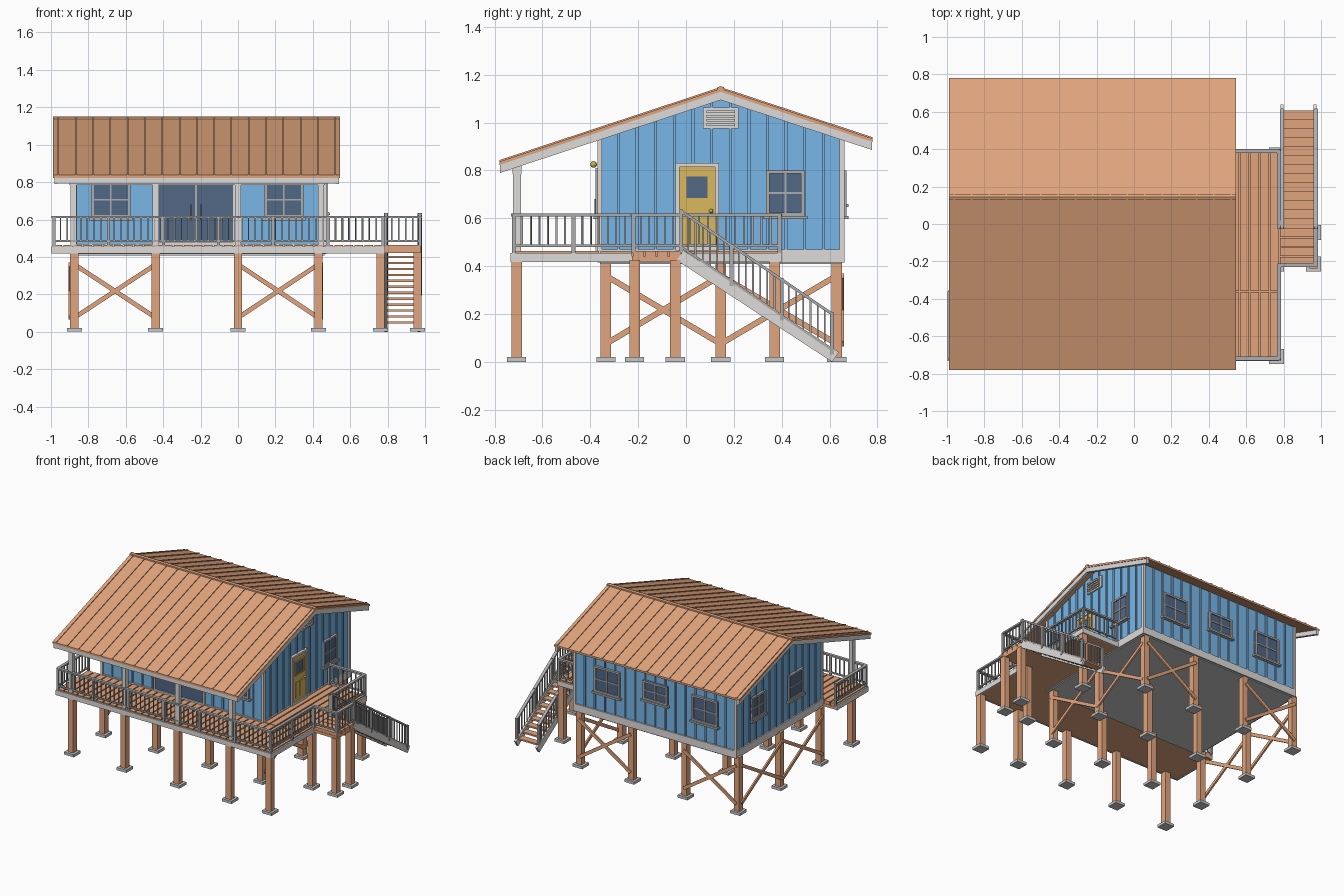
import bpy, bmesh
from mathutils import Vector, Matrix

if "Cube" in bpy.data.objects:
    bpy.data.objects.remove(bpy.data.objects["Cube"])

def mat(name, r, g, b):
    m = bpy.data.materials.new(name)
    m.diffuse_color = (r, g, b, 1)
    m.use_nodes = True
    m.node_tree.nodes["Principled BSDF"].inputs["Base Color"].default_value = m.diffuse_color
    return m

WOOD = mat("copper_brown", 0.75, 0.375, 0.205)
BLUE = mat("wall_blue", 0.20, 0.48, 0.82)
WHITE = mat("trim_white", 0.74, 0.72, 0.70)
GREY = mat("rail_grey", 0.42, 0.42, 0.42)
GLASS = mat("glass_navy", 0.085, 0.135, 0.24)
YELLOW = mat("door_yellow", 0.70, 0.48, 0.11)
BRASS = mat("brass", 0.65, 0.42, 0.09)
DARK = mat("handle_dark_grey", 0.15, 0.15, 0.15)
CONC = mat("footing_grey", 0.58, 0.58, 0.58)

class Part:
    """Collects boxes, bars and prisms into one named object."""
    def __init__(self, name, material):
        self.name, self.m, self.bm = name, material, bmesh.new()
    def box(self, x0, x1, y0, y1, z0, z1):
        M = Matrix.Translation(((x0+x1)/2, (y0+y1)/2, (z0+z1)/2)) @ Matrix.Diagonal(
            (abs(x1-x0), abs(y1-y0), abs(z1-z0), 1))
        bmesh.ops.create_cube(self.bm, size=1, matrix=M)
        return self
    def bar(self, a, b, w, h):
        a, b = Vector(a), Vector(b)
        d = (b-a).normalized()
        s = d.cross(Vector((0, 0, 1)))
        s = s.normalized() if s.length > 1e-4 else Vector((1, 0, 0))
        M = Matrix((s*w, d*(b-a).length, s.cross(d)*h)).transposed().to_4x4()
        M.translation = (a+b)/2
        bmesh.ops.create_cube(self.bm, size=1, matrix=M)
        return self
    def prism(self, pts, x0, x1):
        vs = [self.bm.verts.new((x0, y, z)) for y, z in pts]
        f = self.bm.faces.new(vs)
        r = bmesh.ops.extrude_face_region(self.bm, geom=[f])
        for v in r["geom"]:
            if isinstance(v, bmesh.types.BMVert):
                v.co.x = x1
        return self
    def wall(self, face, u0, u1, d0, d1, z0, z1):
        """Box on a house wall: u along the wall, d outward."""
        if face == "F": return self.box(u0, u1, Y0-d1, Y0-d0, z0, z1)
        if face == "B": return self.box(u0, u1, Y1+d0, Y1+d1, z0, z1)
        if face == "R": return self.box(X1+d0, X1+d1, u0, u1, z0, z1)
        return self.box(X0-d1, X0-d0, u0, u1, z0, z1)
    def done(self):
        bmesh.ops.recalc_face_normals(self.bm, faces=self.bm.faces)
        me = bpy.data.meshes.new(self.name)
        self.bm.to_mesh(me)
        self.bm.free()
        me.materials.append(self.m)
        bpy.context.collection.objects.link(bpy.data.objects.new(self.name, me))

X0, X1, Y0, Y1, RY = -0.87, 0.462, -0.36, 0.652, 0.145
def roof(y):
    return 1.142 - 0.33*abs(y-RY)
def band(ys, lo, hi):
    return [(y, roof(y)+hi) for y in ys] + [(y, roof(y)+lo) for y in reversed(ys)]
EAVES = (-0.78, RY, 0.78)

# roof sheet, standing seams, ridge cap
p = Part("roof", WOOD).prism(band(EAVES, -0.014, 0), -0.988, 0.545)
for i in range(17):
    x = -0.96 + i*0.0925
    p.prism(band(EAVES, -0.005, 0.006), x-0.004, x+0.004)
p.prism(band((RY-0.014, RY, RY+0.014), -0.005, 0.010), -0.988, 0.545).done()

# rake boards and front eave fascia
p = Part("roof_trim", WHITE)
for x in (-0.982, 0.52):
    p.prism(band((-0.777, RY, 0.777), -0.048, -0.012), x, x+0.02)
p.box(-0.98, 0.54, -0.777, -0.762, roof(-0.777)-0.045, roof(-0.777)-0.01)
p.done()

# house body, battens
Part("walls", BLUE).prism([(Y0, 0.45), (Y1, 0.45), (Y1, roof(Y1)-0.01), (RY, roof(RY)-0.01),
                           (Y0, roof(Y0)-0.01)], X0, X1).done()
p = Part("wall_battens", BLUE)
for i in range(1, 16):
    x = X0 + i*(X1-X0)/16
    p.wall("F", x-0.006, x+0.006, 0, 0.008, 0.46, roof(Y0)-0.012)
    p.wall("B", x-0.006, x+0.006, 0, 0.008, 0.46, roof(Y1)-0.012)
for i in range(1, 13):
    y = Y0 + i*(Y1-Y0)/13
    for f in "LR":
        p.wall(f, y-0.006, y+0.006, 0, 0.008, 0.46, roof(y)-0.014)
p.done()

# corner boards, floor skirt, underside
p = Part("corner_boards", WHITE)
for x in (X0, X1):
    for y in (Y0, Y1):
        p.box(x-0.01, x+0.01, y-0.01, y+0.01, 0.45, roof(y)-0.016)
p.done()
Part("floor_skirt", WHITE).box(X0-0.01, X1+0.01, Y0-0.01, Y1+0.01, 0.415, 0.47).done()
Part("floor_underside", CONC).box(X0, X1, Y0, Y1, 0.408, 0.42).done()

# windows: glass, frame, mullions, sill
glass = Part("window_glass", GLASS)
frame, doorframe = Part("window_frames", GREY), Part("door_frames", WHITE)
def ring(part, f, u0, u1, z0, z1, t, d):
    for a, b in ((u0, u0+t), (u1-t, u1)):
        part.wall(f, a, b, 0, d, z0, z1)
    for a, b in ((z0, z0+t), (z1-t, z1)):
        part.wall(f, u0, u1, 0, d, a, b)
def window(f, u, w, z0, z1):
    glass.wall(f, u-w/2, u+w/2, 0, 0.01, z0, z1)
    ring(frame, f, u-w/2, u+w/2, z0, z1, 0.014, 0.018)
    frame.wall(f, u-0.004, u+0.004, 0, 0.014, z0, z1)
    frame.wall(f, u-w/2, u+w/2, 0, 0.014, (z0+z1)/2-0.004, (z0+z1)/2+0.004)
    frame.wall(f, u-w/2-0.012, u+w/2+0.012, 0, 0.026, z0-0.014, z0)
for spec in (("F", -0.68, 0.21, 0.61, 0.80), ("F", 0.245, 0.21, 0.61, 0.80),
             ("B", 0.19, 0.21, 0.61, 0.80), ("B", -0.21, 0.20, 0.66, 0.80), ("B", -0.62, 0.21, 0.61, 0.80),
             ("R", 0.415, 0.16, 0.61, 0.80), ("L", 0.40, 0.16, 0.63, 0.80), ("L", -0.04, 0.17, 0.61, 0.80)):
    window(*spec)

# sliding glass door on the front
glass.wall("F", -0.43, -0.02, 0, 0.01, 0.47, 0.80)
ring(doorframe, "F", -0.435, -0.015, 0.465, 0.81, 0.012, 0.018)
frame.wall("F", -0.230, -0.220, 0, 0.014, 0.47, 0.80)

# side door
ring(doorframe, "R", -0.043, 0.137, 0.465, 0.83, 0.016, 0.02)
d = Part("side_door", YELLOW).wall("R", -0.03, 0.123, 0, 0.012, 0.47, 0.815)
for u in (0.0, 0.05):
    d.wall("R", u, u+0.042, 0, 0.016, 0.51, 0.62)
for a, b, c, e in ((-0.008, 0.002, 0.675, 0.785), (0.09, 0.1, 0.675, 0.785),
                   (-0.008, 0.1, 0.675, 0.685), (-0.008, 0.1, 0.775, 0.785)):
    d.wall("R", a, b, 0, 0.018, c, e)
d.done()
glass.wall("R", 0.0, 0.092, 0, 0.0145, 0.683, 0.777)
for part in (glass, frame, doorframe):
    part.done()

# gable vents
p = Part("gable_vents", WHITE)
for f in "LR":
    p.wall(f, RY-0.075, RY+0.075, 0, 0.012, 0.975, 1.062)
    for i in range(4):
        p.wall(f, RY-0.06, RY+0.06, 0, 0.02, 0.986+i*0.018, 0.996+i*0.018)
p.done()

# door knob, porch lamp, sliding door handles
p = Part("brass_fittings", BRASS)
for c, r in (((X1+0.02, 0.105, 0.63), 0.009), ((-0.225, Y0-0.026, 0.825), 0.014)):
    bmesh.ops.create_uvsphere(p.bm, u_segments=12, v_segments=8, radius=r, matrix=Matrix.Translation(c))
p.done()
p = Part("slider_handles", DARK)
for u in (-0.252, -0.198):
    p.wall("F", u-0.004, u+0.004, 0, 0.022, 0.60, 0.68)
p.done()

# porch posts and beam
p = Part("porch_posts", WHITE)
for x in (-0.88, -0.44, 0.0, 0.445):
    p.box(x-0.016, x+0.016, -0.722, -0.69, 0.455, 0.80)
p.box(-0.90, 0.465, -0.725, -0.688, 0.785, 0.825).done()

# deck slab, boards and white rim
Part("deck_slab", WOOD).box(-0.99, 0.78, -0.725, Y0, 0.42, 0.44).box(X1, 0.78, Y0, 0.39, 0.42, 0.44).box(
    0.78, 0.975, -0.225, -0.02, 0.42, 0.44).done()
p = Part("deck_boards", WOOD)
n = 33
s = 1.77/n
for i in range(n):
    x = -0.99 + i*s
    p.box(x+0.004, x+s-0.004, -0.725, Y0-0.003, 0.435, 0.463)
    if x > X1-0.01:
        p.box(x+0.004, x+s-0.004, Y0+0.003, 0.39, 0.435, 0.463)
for i in range(4):
    y = -0.225 + i*0.051
    p.box(0.78, 0.975, y+0.003, y+0.048, 0.435, 0.463)
p.done()
Part("deck_rim", WHITE).box(-0.997, 0.787, -0.733, -0.722, 0.418, 0.455).box(-0.997, -0.986, -0.733, Y0, 0.418, 0.455).box(
    0.776, 0.787, -0.733, -0.225, 0.418, 0.455).box(0.776, 0.787, -0.02, 0.40, 0.418, 0.455).box(
    X1, 0.787, 0.389, 0.40, 0.418, 0.455).done()

# piles, footings, cross braces
PX, PY = (-0.875, -0.44, 0.0, 0.43), (-0.335, 0.145, 0.63)
spots = [(x, y) for x in PX for y in PY + (-0.708,)]
spots += [(0.762, -0.708), (0.762, -0.215), (0.762, 0.37), (0.96, -0.215), (0.96, -0.045)]
p, q = Part("piles", WOOD), Part("footings", CONC)
for x, y in spots:
    p.box(x-0.022, x+0.022, y-0.022, y+0.022, 0.015, 0.425)
    q.box(x-0.04, x+0.04, y-0.04, y+0.04, 0, 0.02)
p.done()
q.done()
p = Part("cross_braces", WOOD)
for za, zb in ((0.36, 0.075), (0.075, 0.36)):
    for a, b in ((-0.875, -0.44), (0.0, 0.43)):
        p.bar((a, 0.655, za), (b, 0.655, zb), 0.012, 0.024)
    for x in (-0.9, 0.449):
        for a, b in zip(PY, PY[1:]):
            p.bar((x, a, za), (x, b, zb), 0.012, 0.024)
p.done()

# railings: rails, balusters, newels; dz slopes the run
p = Part("railings", GREY)
def rail(a, b, dz=0.0, z=0.455, low=0.03, top=0.158):
    a, b = Vector((*a, z)), Vector((*b, z+dz))
    up = Vector((0, 0, 1))
    n, k = max(2, round((b-a).length/0.036)), max(1, round((b-a).length/0.3))
    p.bar(a+up*top, b+up*top, 0.022, 0.012)
    p.bar(a+up*low, b+up*low, 0.010, 0.010)
    for i in range(1, n):
        c = a.lerp(b, i/n)
        p.bar(c+up*low, c+up*top, 0.007, 0.007)
    for i in range(k+1):
        c = a.lerp(b, i/k)
        p.bar(c, c+up*(top+0.006), 0.016, 0.016)
for a, b in (((-0.985, -0.72), (0.775, -0.72)), ((-0.985, -0.72), (-0.985, Y0)), ((0.775, -0.72), (0.775, -0.22)),
             ((0.775, -0.02), (0.775, 0.39)), ((X1+0.02, 0.39), (0.775, 0.39)), ((0.785, -0.22), (0.972, -0.22)),
             ((0.972, -0.22), (0.972, -0.02))):
    rail(a, b)
for x in (0.792, 0.972):
    rail((x, -0.02), (x, 0.61), dz=-0.43, z=0.46, low=0.02, top=0.17)
p.done()

# stairs
p = Part("stair_stringers", WHITE)
for x in (0.792, 0.968):
    p.bar((x, -0.025, 0.445), (x, 0.625, 0.02), 0.016, 0.05)
p.done()
p = Part("stair_treads", WOOD)
for i in range(13):
    y, z = -0.018 + i*0.048, 0.425 - i*0.0318
    p.box(0.795, 0.965, y, y+0.05, z, z+0.012)
p.done()
